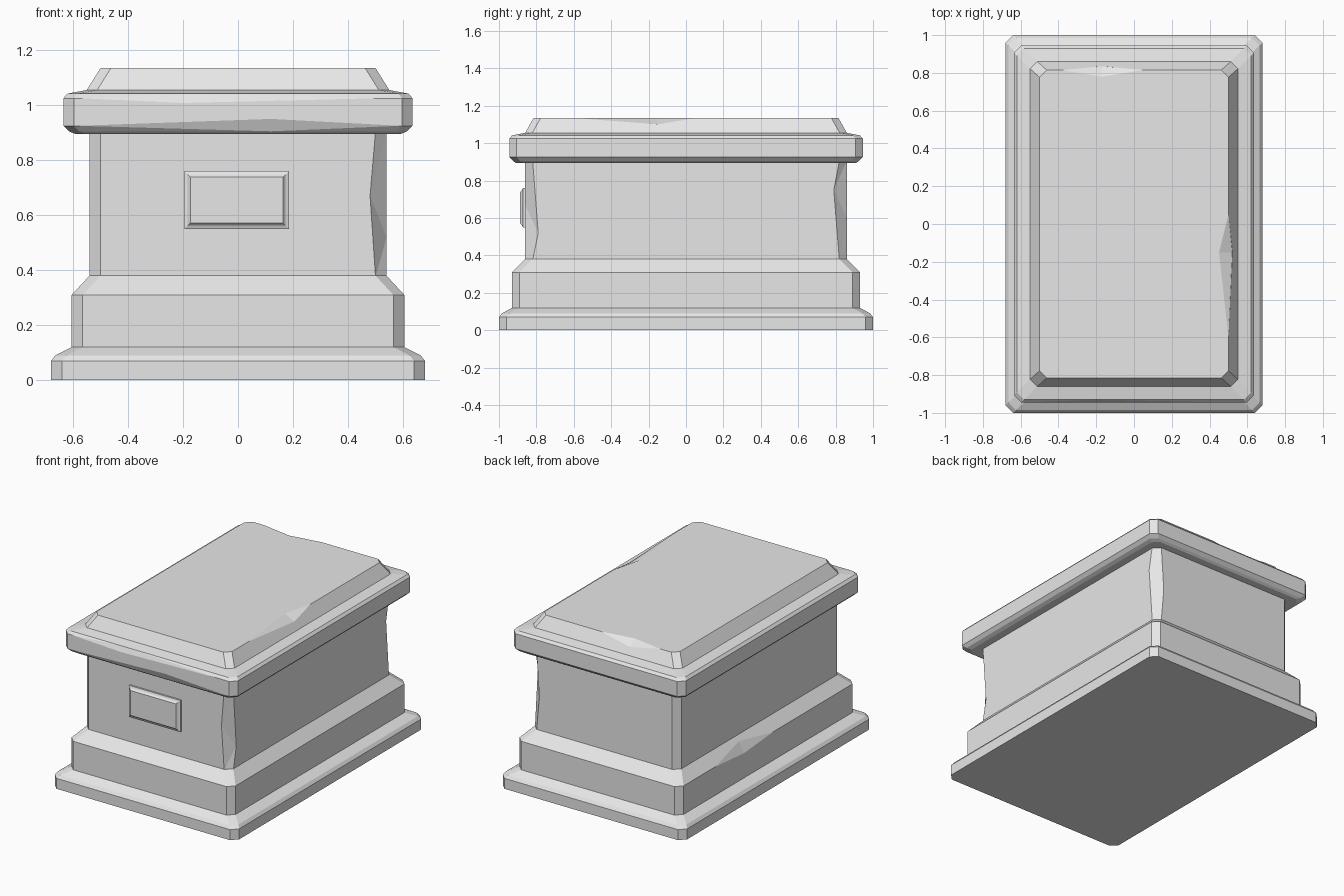
import bpy
import bmesh
from mathutils import Vector

cube = bpy.data.objects.get("Cube")
if cube:
    bpy.data.objects.remove(cube, do_unlink=True)

stone = bpy.data.materials.new("grey_stone")
stone.use_nodes = True
GREY = (0.8, 0.8, 0.8, 1.0)
stone.diffuse_color = GREY
stone.node_tree.nodes["Principled BSDF"].inputs["Base Color"].default_value = GREY


def finish(name, bm):
    bmesh.ops.recalc_face_normals(bm, faces=bm.faces)
    mesh = bpy.data.meshes.new(name)
    bm.to_mesh(mesh)
    bm.free()
    obj = bpy.data.objects.new(name, mesh)
    mesh.materials.append(stone)
    bpy.context.collection.objects.link(obj)
    return obj


def outline(hx, hy, c):
    """Rectangle with cut corners (plain rectangle when c is 0)."""
    if c == 0:
        return [(hx, hy), (-hx, hy), (-hx, -hy), (hx, -hy)]
    return [(hx, hy - c), (hx - c, hy), (c - hx, hy), (-hx, hy - c),
            (-hx, c - hy), (c - hx, -hy), (hx - c, -hy), (hx, c - hy)]


def loft(name, levels, corner, place=lambda x, y, h: (x, y, h)):
    """Stack outlines given as (half width, half depth, height)."""
    bm = bmesh.new()
    rings = [[bm.verts.new(place(x, y, h)) for x, y in outline(hx, hy, corner)]
             for hx, hy, h in levels]
    for low, high in zip(rings, rings[1:]):
        for i in range(len(low)):
            j = (i + 1) % len(low)
            bm.faces.new((low[i], low[j], high[j], high[i]))
    bm.faces.new(rings[0])
    bm.faces.new(rings[-1])
    return finish(name, bm)


def chip(target, points):
    """Break a piece off the target, shaped as the hull of the points."""
    bm = bmesh.new()
    for p in points:
        bm.verts.new(Vector(p))
    bmesh.ops.convex_hull(bm, input=bm.verts)
    cutter = finish("chip_cutter", bm)
    cutter.hide_render = True
    mod = target.modifiers.new("chip", "BOOLEAN")
    mod.operation = "DIFFERENCE"
    mod.solver = "EXACT"
    mod.object = cutter
    bpy.context.view_layer.objects.active = target
    bpy.ops.object.modifier_apply(modifier=mod.name)
    bpy.data.objects.remove(cutter, do_unlink=True)


# Stepped base
base = loft("stepped_base", [
    (0.68, 1.0, 0), (0.68, 1.0, 0.07), (0.665, 0.985, 0.09),
    (0.605, 0.93, 0.12), (0.605, 0.93, 0.31), (0.54, 0.86, 0.38)], 0.04)

# Main block
BX, BY, CUT = 0.54, 0.86, 0.04
body = loft("main_block", [(BX, BY, 0.36), (BX, BY, 0.92)], CUT)

# Moulded lid
lid = loft("lid", [
    (0.59, 0.91, 0.895), (0.615, 0.925, 0.905), (0.635, 0.945, 0.925),
    (0.635, 0.945, 1.025), (0.62, 0.93, 1.042), (0.55, 0.86, 1.055),
    (0.50, 0.815, 1.135)], 0.038)

# Raised front plaque
loft("front_plaque", [
    (0.19, 0.105, 0.85), (0.19, 0.105, 0.872), (0.178, 0.093, 0.877),
    (0.168, 0.083, 0.888)], 0,
    lambda x, y, h: (x - 0.005, -h, y + 0.655))

# Worn upright corners on the left side of the block
for side, z_end, z_flank in ((-1, 0.67, 0.52), (1, 0.6, 0.75)):
    points = [(0.48, side * BY, z_end), (BX, side * 0.79, z_flank)]
    for z in (0.375, 0.905):
        points += [(BX - CUT, side * BY, z), (BX, side * (BY - CUT), z),
                   (BX + 0.06, side * (BY + 0.06), z)]
    chip(body, points)

# Chips along the lid top edges
chip(lid, [(0.50, 0.05, 1.135), (0.45, -0.15, 1.135), (0.50, -0.6, 1.135),
           (0.52, -0.15, 1.099), (0.6, -0.15, 1.22)])
chip(lid, [(-0.38, 0.815, 1.135), (-0.17, 0.78, 1.135), (0.05, 0.815, 1.135),
           (-0.17, 0.835, 1.099), (-0.17, 0.9, 1.22)])

# Wear along the front band of the lid
chip(lid, [(-0.58, -0.945, 0.925), (0.12, -0.945, 0.95), (0.59, -0.945, 0.925),
           (0.12, -0.925, 0.905), (0.12, -1.0, 0.87)])
chip(lid, [(-0.57, -0.945, 1.025), (-0.2, -0.945, 1.008), (0.5, -0.945, 1.025),
           (-0.2, -0.93, 1.042), (-0.2, -1.0, 1.1)])

# Chip on the base shoulder, right side
chip(base, [(-0.605, 0.55, 0.31), (-0.565, 0.25, 0.353), (-0.605, -0.05, 0.31),
            (-0.605, 0.25, 0.285), (-0.7, 0.25, 0.37)])
